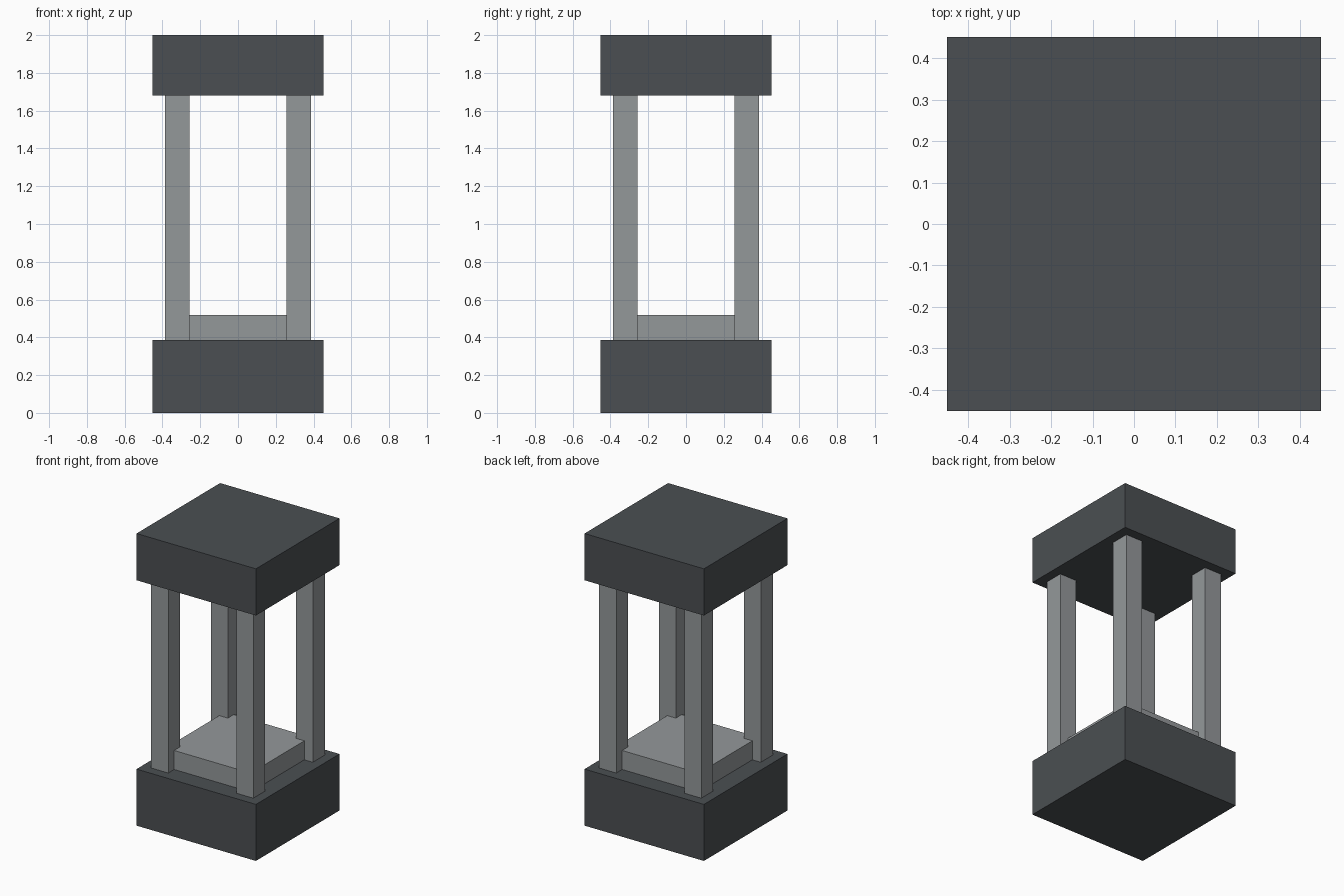
import bpy

cube = bpy.data.objects.get("Cube")
if cube:
    bpy.data.objects.remove(cube, do_unlink=True)


def make_material(name, rgb):
    mat = bpy.data.materials.new(name)
    mat.use_nodes = True
    colour = (*rgb, 1.0)
    mat.diffuse_color = colour
    mat.node_tree.nodes["Principled BSDF"].inputs["Base Color"].default_value = colour
    return mat


dark = make_material("dark_grey", (0.070, 0.078, 0.085))
light = make_material("light_grey", (0.296, 0.314, 0.323))


def box(name, x, y, width, z0, z1, mat):
    """Square block of the given width, standing between z0 and z1."""
    bpy.ops.mesh.primitive_cube_add(size=1, location=(x, y, (z0 + z1) / 2))
    obj = bpy.context.object
    obj.name = name
    obj.scale = (width, width, z1 - z0)
    bpy.ops.object.transform_apply(location=False, rotation=False, scale=True)
    obj.data.materials.append(mat)
    return obj


BASE_TOP, ROOF_BOTTOM, HEIGHT = 0.387, 1.68, 2.0

# Heavy base and roof blocks
box("base", 0, 0, 0.904, 0, BASE_TOP, dark)
box("roof", 0, 0, 0.904, ROOF_BOTTOM, HEIGHT, dark)

# Raised slab whose corners run into the posts
box("floor_slab", 0, 0, 0.645, BASE_TOP, 0.517, light)

# Four corner posts
for side, x in (("right", -0.322), ("left", 0.322)):
    for end, y in (("front", -0.322), ("back", 0.322)):
        box(f"{end}_{side}_post", x, y, 0.129, BASE_TOP, ROOF_BOTTOM, light)
